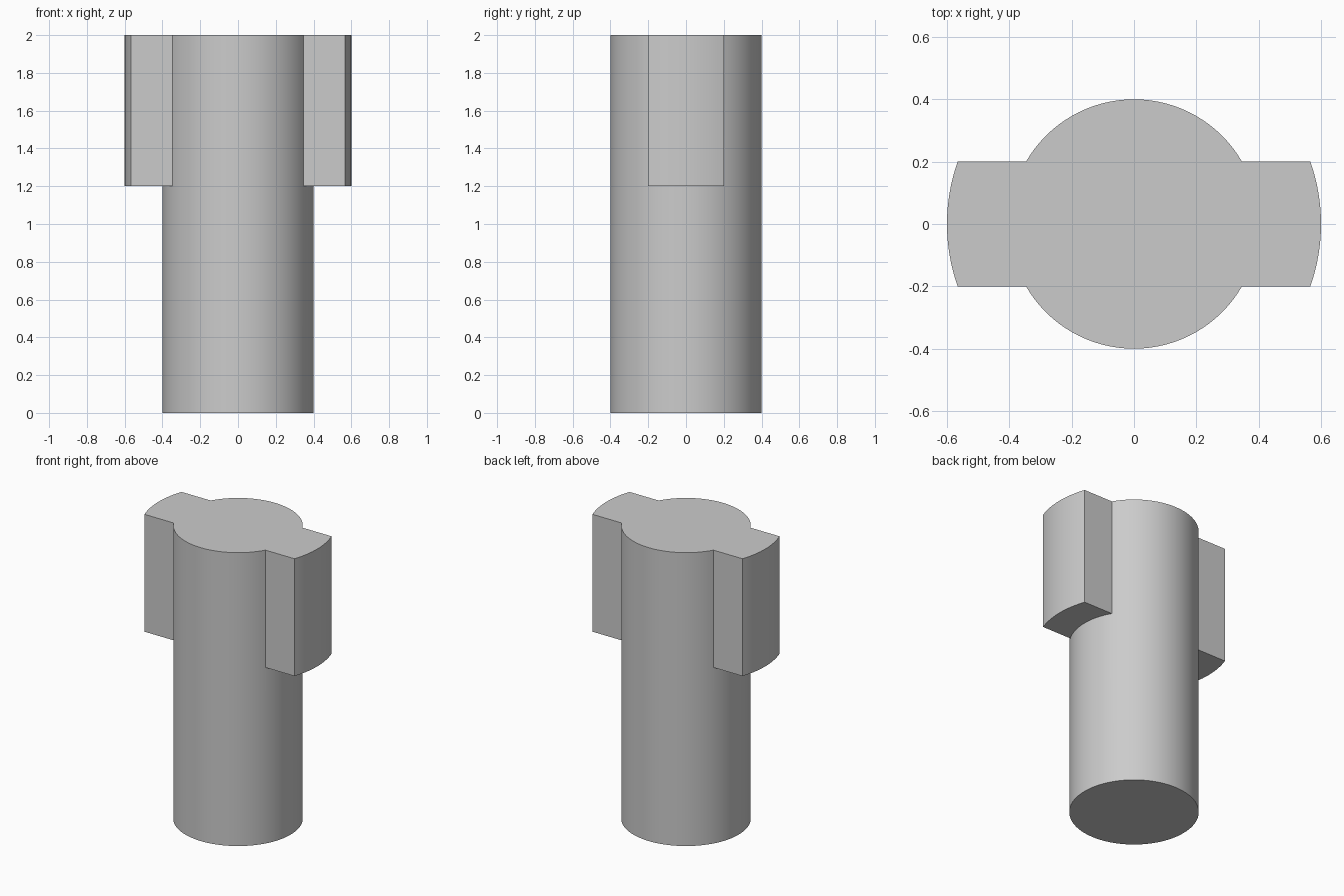
import bpy, bmesh
from math import asin, cos, sin, pi, radians

cube = bpy.data.objects.get("Cube")
if cube:
    bpy.data.objects.remove(cube, do_unlink=True)

SHAFT_R, LUG_R, LUG_HALF = 0.4, 0.6, 0.2
LUG_Z, TOP_Z = 1.2, 2.0

grey = bpy.data.materials.new("plain_grey")
grey.use_nodes = True
colour = (0.6, 0.6, 0.6, 1)
grey.diffuse_color = colour
grey.node_tree.nodes["Principled BSDF"].inputs["Base Color"].default_value = colour


def arc(radius, start, end, steps):
    """Points along a circular arc, both ends included."""
    angles = [start + (end - start) * i / steps for i in range(steps + 1)]
    return [(radius * cos(a), radius * sin(a)) for a in angles]


bm = bmesh.new()


def cap(outline, z):
    bm.faces.new([bm.verts.new((x, y, z)) for x, y in outline])


def wall(path, z0, z1):
    for (ax, ay), (bx, by) in zip(path, path[1:]):
        corners = [(ax, ay, z0), (bx, by, z0), (bx, by, z1), (ax, ay, z1)]
        bm.faces.new([bm.verts.new(c) for c in corners])


# Plan outlines: a round shaft with a curved-ended lug on each side
root = asin(LUG_HALF / SHAFT_R)
tip = asin(LUG_HALF / LUG_R)
shaft, head = [], []
for turn in (0, pi):
    inner = arc(SHAFT_R, turn - root, turn + root, 16)
    outer = arc(LUG_R, turn - tip, turn + tip, 16)
    side = arc(SHAFT_R, turn + root, turn + pi - root, 32)
    shaft += inner[:-1] + side[:-1]
    head += outer + side
    # Underside of the lug
    cap(inner + outer[::-1], LUG_Z)

# Shaft below the lugs, then the full head outline up to the flat top
wall(shaft + shaft[:1], 0, LUG_Z)
wall(head + head[:1], LUG_Z, TOP_Z)
cap(shaft, 0)
cap(head, TOP_Z)

bmesh.ops.remove_doubles(bm, verts=bm.verts, dist=0.0001)
bmesh.ops.recalc_face_normals(bm, faces=bm.faces)

mesh = bpy.data.meshes.new("lugged_shaft")
bm.to_mesh(mesh)
bm.free()
mesh.materials.append(grey)
obj = bpy.data.objects.new("lugged_shaft", mesh)
bpy.context.collection.objects.link(obj)
bpy.ops.object.select_all(action='DESELECT')
obj.select_set(True)
bpy.context.view_layer.objects.active = obj
bpy.ops.object.shade_smooth_by_angle(angle=radians(30))
